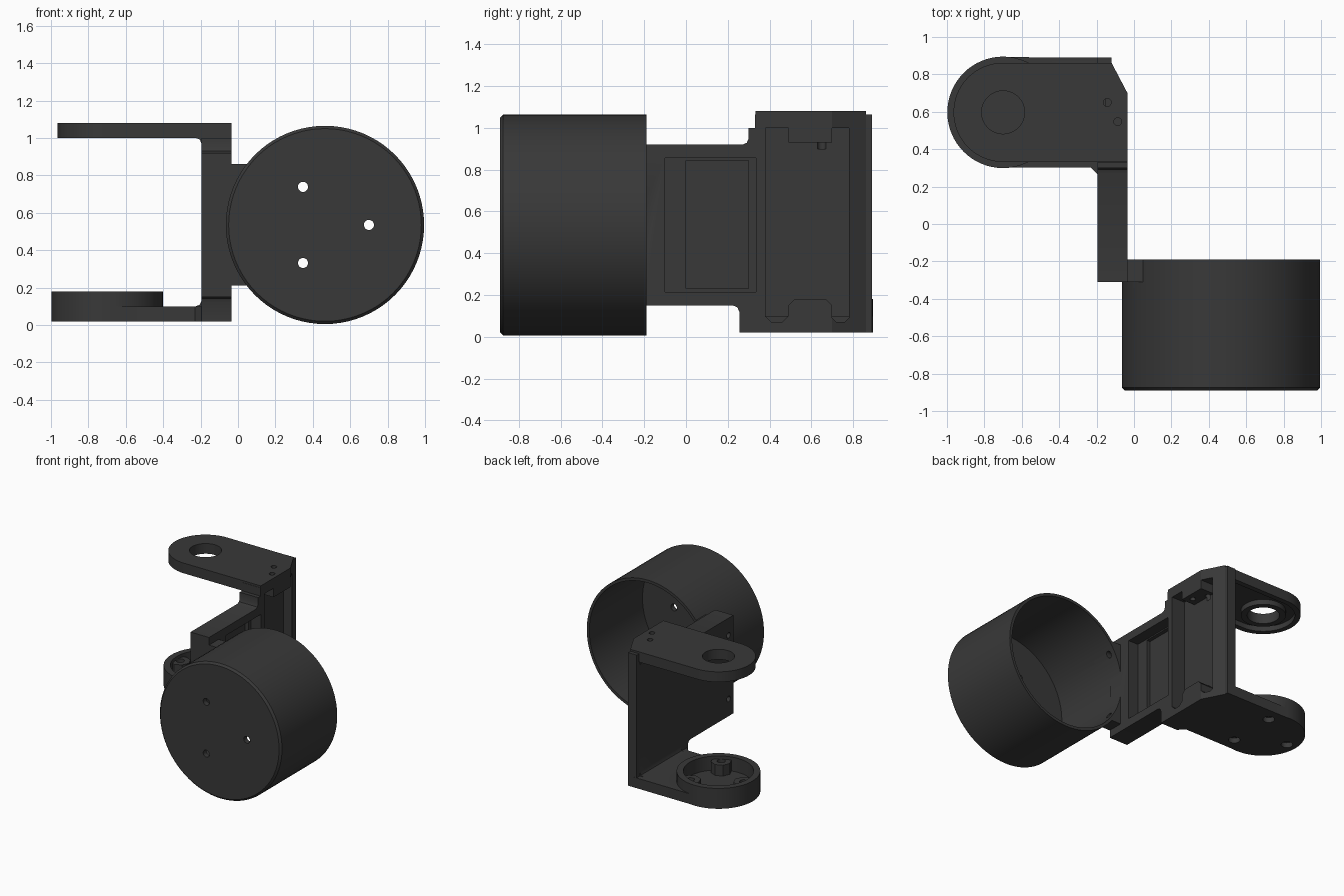
import bpy, bmesh
from math import sin, cos, pi, radians

if "Cube" in bpy.data.objects:
    bpy.data.objects.remove(bpy.data.objects["Cube"])

dark = bpy.data.materials.new("dark_plastic")
dark.diffuse_color = (0.04, 0.04, 0.04, 1)
dark.use_nodes = True
dark.node_tree.nodes["Principled BSDF"].inputs["Base Color"].default_value = dark.diffuse_color


def prism(name, pts, axis, lo, hi):
    """Extrude a 2D outline along an axis."""
    place = {"x": lambda a, b, t: (t, a, b),
             "y": lambda a, b, t: (a, t, b),
             "z": lambda a, b, t: (a, b, t)}[axis]
    bm = bmesh.new()
    low = [bm.verts.new(place(a, b, lo)) for a, b in pts]
    top = [bm.verts.new(place(a, b, hi)) for a, b in pts]
    bm.faces.new(low)
    bm.faces.new(top)
    n = len(pts)
    for i in range(n):
        j = (i + 1) % n
        bm.faces.new((low[i], low[j], top[j], top[i]))
    bmesh.ops.recalc_face_normals(bm, faces=bm.faces)
    mesh = bpy.data.meshes.new(name)
    bm.to_mesh(mesh)
    bm.free()
    mesh.materials.append(dark)
    ob = bpy.data.objects.new(name, mesh)
    bpy.context.collection.objects.link(ob)
    return ob


def arc(a, b, r, start=0, end=360, n=64):
    full = end - start == 360
    return [(a + r * cos(radians(start + (end - start) * i / (n if full else n - 1))),
             b + r * sin(radians(start + (end - start) * i / (n if full else n - 1))))
            for i in range(n)]


def cyl(axis, a, b, r, lo, hi, n=64, name="cutter"):
    return prism(name, arc(a, b, r, n=n), axis, lo, hi)


def box(x0, x1, y0, y1, z0, z1, name="cutter"):
    return prism(name, [(x0, y0), (x1, y0), (x1, y1), (x0, y1)], "z", z0, z1)


def combine(ob, other, op="DIFFERENCE"):
    mod = ob.modifiers.new(op.lower(), "BOOLEAN")
    mod.operation, mod.object, mod.solver = op, other, "EXACT"
    bpy.context.view_layer.objects.active = ob
    bpy.ops.object.modifier_apply(modifier=mod.name)
    bpy.data.objects.remove(other)


def smooth(ob):
    bpy.ops.object.select_all(action="DESELECT")
    ob.select_set(True)
    bpy.context.view_layer.objects.active = ob
    bpy.ops.object.shade_smooth_by_angle(angle=radians(25))


CX, CZ = 0.465, 0.535      # cup axis
AX, AY = -0.70, 0.597      # pivot axis of the two arms
trio = [0, 2 * pi / 3, 4 * pi / 3]

# Cup: chamfered shell, open at the back, three holes in its floor
cup = cyl("y", CX, CZ, 0.53, -0.89, -0.19, 80, "round_cup")
bm = bmesh.new()
bm.from_mesh(cup.data)
rim = [e for e in bm.edges if all(v.co.y < -0.8 for v in e.verts)]
bmesh.ops.bevel(bm, geom=rim, offset=0.015, segments=1, affect="EDGES")
bm.to_mesh(cup.data)
bm.free()
combine(cup, cyl("y", CX, CZ, 0.508, -0.85, 0, 80))
for t in trio:
    combine(cup, cyl("y", CX + 0.235 * cos(t), CZ + 0.235 * sin(t), 0.027, -1, -0.7, 24))

# Upright plate with stepped outline
plate = prism("bracket", [
    (-0.31, 0.15), (0.225, 0.15), (0.246, 0.141), (0.255, 0.12), (0.255, 0.02),
    (0.89, 0.02), (0.89, 1.065), (0.33, 1.065), (0.33, 1.0), (0.30, 1.0),
    (0.30, 0.95), (0.291, 0.929), (0.27, 0.92), (-0.31, 0.92)], "x", -0.195, -0.035)

# Recesses in the plate's outer side
combine(plate, box(-0.12, 0.1, -0.10, 0.335, 0.215, 0.855))
combine(plate, box(-0.15, 0.1, 0.0, 0.30, 0.23, 0.845))
combine(plate, prism("cutter", [
    (0.38, 0.10), (0.41, 0.07), (0.46, 0.07), (0.49, 0.10), (0.49, 0.15), (0.52, 0.18),
    (0.67, 0.18), (0.70, 0.15), (0.70, 0.09), (0.72, 0.07), (0.76, 0.07), (0.78, 0.09),
    (0.78, 1.01), (0.76, 1.04), (0.72, 1.04), (0.70, 1.02), (0.70, 0.93),
    (0.49, 0.93), (0.49, 1.0), (0.38, 1.0)], "x", -0.15, 0.1))

# Block joining the plate to the cup, shaped to the cup wall
joint = box(-0.10, 0.05, -0.31, -0.19, 0.21, 0.86, "joint")
combine(joint, cyl("y", CX, CZ, 0.52, -1, 0, 80))
combine(plate, joint, "UNION")

# Upper arm: rounded end, hollow underside, ring around the pivot hole
upper = prism("upper_arm", arc(AX, AY, 0.265, 90, 270, 40)
              + [(-0.035, 0.332), (-0.035, 0.70), (-0.12, 0.862)], "z", 1.0, 1.08)
hollow = prism("cutter", arc(AX, AY, 0.225, 90, 270, 40)
               + [(-0.26, 0.372), (-0.26, 0.822)], "z", 0.9, 1.04)
combine(hollow, cyl("z", AX, AY, 0.16, 0.8, 1.1))
combine(upper, hollow)
combine(plate, upper, "UNION")

# Lower arm with its raised round seat
lower = prism("lower_arm", arc(AX, AY, 0.295, 90, 270, 40)
              + [(-0.23, 0.302), (-0.19, 0.262), (-0.10, 0.262), (-0.10, 0.89)],
              "z", 0.02, 0.10)
combine(lower, cyl("z", AX, AY, 0.298, 0.02, 0.18, name="seat"), "UNION")
pocket = cyl("z", AX, AY, 0.25, 0.07, 0.3)
bosses = [(AX + 0.22 * cos(t + pi), AY + 0.22 * sin(t + pi)) for t in trio]
for bx, by in bosses:
    combine(pocket, cyl("z", bx, by, 0.075, 0.0, 0.155, 8))
combine(lower, pocket)
for bx, by in bosses:
    combine(lower, cyl("z", bx, by, 0.03, -0.1, 0.3, 20))
    combine(lower, cyl("z", bx, by, 0.042, -0.1, 0.06, 20))
combine(plate, lower, "UNION")

# Small fillets where the arms meet the plate
for z, s in ((0.10, 1), (1.0, -1)):
    combine(plate, prism("fillet", [(-0.225, z), (-0.204, z + s * 0.009),
            (-0.195, z + s * 0.03), (-0.18, z + s * 0.03), (-0.18, z - s * 0.02),
            (-0.225, z - s * 0.02)], "y", 0.34, 0.85), "UNION")

# Sloped corner, pivot hole and screw holes
combine(plate, prism("cutter", [(-0.12, 0.862), (-0.035, 0.70), (0.1, 0.70),
                                (0.1, 1.0), (-0.12, 1.0)], "z", -0.1, 1.2))
combine(plate, cyl("z", AX, AY, 0.115, 0.9, 1.2, 48))
for hx, hy in ((-0.143, 0.65), (-0.087, 0.547)):
    combine(plate, cyl("z", hx, hy, 0.021, 0.90, 1.2, 20))
for hz in (0.285, 0.785):
    combine(plate, cyl("x", -0.25, hz, 0.022, -0.3, 0.1, 20))
    combine(cup, cyl("x", -0.25, hz, 0.022, -0.3, 0.1, 20))

for ob in (cup, plate):
    smooth(ob)
